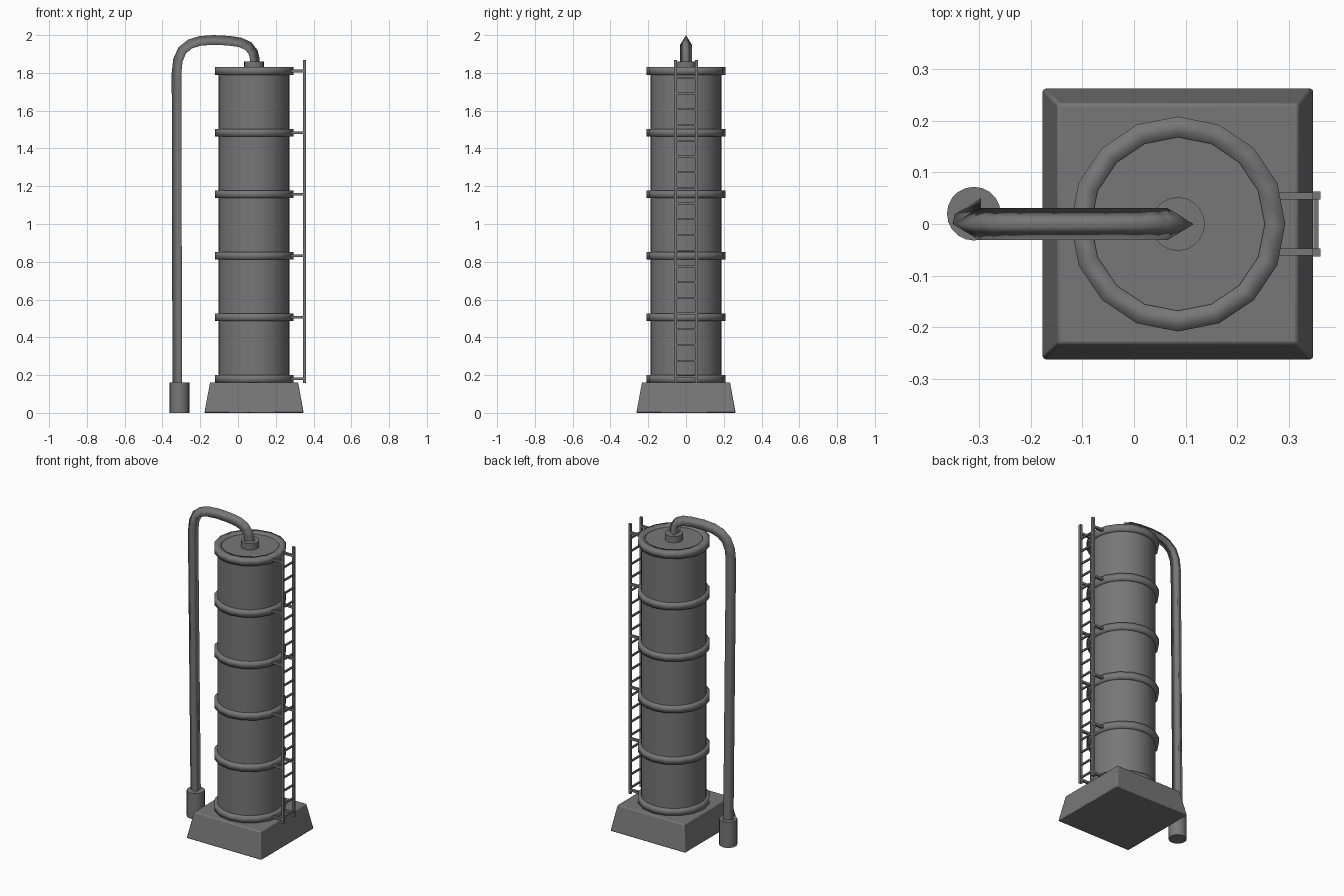
import bpy, bmesh, math
from mathutils import Vector

if "Cube" in bpy.data.objects:
    bpy.data.objects.remove(bpy.data.objects["Cube"])

CX = 0.085                                   # tank axis
RINGS = [0.18 + 0.326 * i for i in range(6)]  # hoop heights

metal = bpy.data.materials.new("dark_metal")
metal.diffuse_color = (0.185, 0.185, 0.185, 1)
metal.use_nodes = True
metal.node_tree.nodes["Principled BSDF"].inputs["Base Color"].default_value = metal.diffuse_color


def smooth(ob, angle=40):
    bpy.ops.object.select_all(action='DESELECT')
    ob.select_set(True)
    bpy.context.view_layer.objects.active = ob
    bpy.ops.object.shade_smooth_by_angle(angle=math.radians(angle))


def cylinder(name, x, y, z0, z1, r, sides):
    bpy.ops.mesh.primitive_cylinder_add(vertices=sides, radius=r, depth=z1 - z0,
                                        location=(x, y, (z0 + z1) / 2))
    ob = bpy.context.object
    ob.name = name
    smooth(ob)
    return ob


def box(name, centre, size):
    bpy.ops.mesh.primitive_cube_add(size=1, location=centre)
    ob = bpy.context.object
    ob.name = name
    ob.scale = size
    return ob


def hoop(name, z, major=0.188, half=0.02):
    """Square-section ring, softly shaded."""
    bpy.ops.mesh.primitive_torus_add(major_segments=16, minor_segments=4,
                                     major_radius=major, minor_radius=half,
                                     location=(CX, 0, z))
    ob = bpy.context.object
    ob.name = name
    for v in ob.data.vertices:               # turn the diamond section square
        r = math.hypot(v.co.x, v.co.y)
        d, h = r - major, v.co.z
        k = (major + d - h) / r
        v.co = (v.co.x * k, v.co.y * k, d + h)
    for p in ob.data.polygons:
        p.use_smooth = True


# tapered plinth
bpy.ops.mesh.primitive_cube_add(size=1, location=(CX, 0, 0.081))
base = bpy.context.object
base.name = "plinth"
for v in base.data.vertices:
    half = 0.233 if v.co.z > 0 else 0.263
    v.co = (math.copysign(half, v.co.x), math.copysign(half, v.co.y),
            math.copysign(0.081, v.co.z))
bev = base.modifiers.new("bevel", 'BEVEL')
bev.width = 0.006
bev.segments = 2
smooth(base, 30)

# tank body, outlet collar and foot of the pipe
cylinder("tank", CX, 0, 0.15, 1.82, 0.188, 32)
cylinder("outlet_collar", CX, 0, 1.81, 1.86, 0.052, 20)
cylinder("pipe_foot", -0.31, 0.02, 0, 0.162, 0.052, 20)

# hoops and ladder brackets
for i, z in enumerate(RINGS):
    hoop(f"hoop_{i}", z)
    for s in (-1, 1):
        box(f"ladder_bracket_{i}_{s}", (0.304, s * 0.054, z), (0.094, 0.014, 0.014))

# ladder rails and rungs
for s in (-1, 1):
    box(f"ladder_rail_{s}", (0.353, s * 0.055, 1.012), (0.016, 0.015, 1.71))
for i in range(20):
    box(f"ladder_rung_{i}", (0.352, 0, 0.193 + 0.0832 * i), (0.01, 0.11, 0.01))

# overflow pipe: triangular section swept along a path, ridge on the outside
path = [(-0.313, 0.02, 0.14), (-0.317, 0, 1.80), (-0.310, 0, 1.865), (-0.288, 0, 1.915),
        (-0.25, 0, 1.945), (-0.20, 0, 1.961), (-0.13, 0, 1.966), (-0.05, 0, 1.962),
        (0.01, 0, 1.953), (0.05, 0, 1.935), (0.073, 0, 1.905), (0.081, 0, 1.87),
        (0.082, 0, 1.83)]
path = [Vector(p) for p in path]
R = 0.034
bm = bmesh.new()
rows = []
for i, p in enumerate(path):
    t = path[min(i + 1, len(path) - 1)] - path[max(i - 1, 0)]
    if i == 1:
        t = Vector((0, 0, 1))
    n = Vector((-t.z, 0, t.x)).normalized()
    side = Vector((0, R * 0.9, 0))
    rows.append([bm.verts.new(q) for q in
                 (p + n * R, p - n * R / 2 + side, p - n * R / 2 - side)])
for a, b in zip(rows, rows[1:]):
    for k in range(3):
        j = (k + 1) % 3
        bm.faces.new((a[k], a[j], b[j], b[k]))
bm.faces.new(rows[0])
bm.faces.new(rows[-1])
bmesh.ops.recalc_face_normals(bm, faces=bm.faces)
for f in bm.faces:
    f.smooth = len(f.verts) == 4
mesh = bpy.data.meshes.new("overflow_pipe")
bm.to_mesh(mesh)
bm.free()
bpy.context.collection.objects.link(bpy.data.objects.new("overflow_pipe", mesh))

# one dark finish everywhere
for ob in bpy.context.scene.objects:
    ob.data.materials.append(metal)
